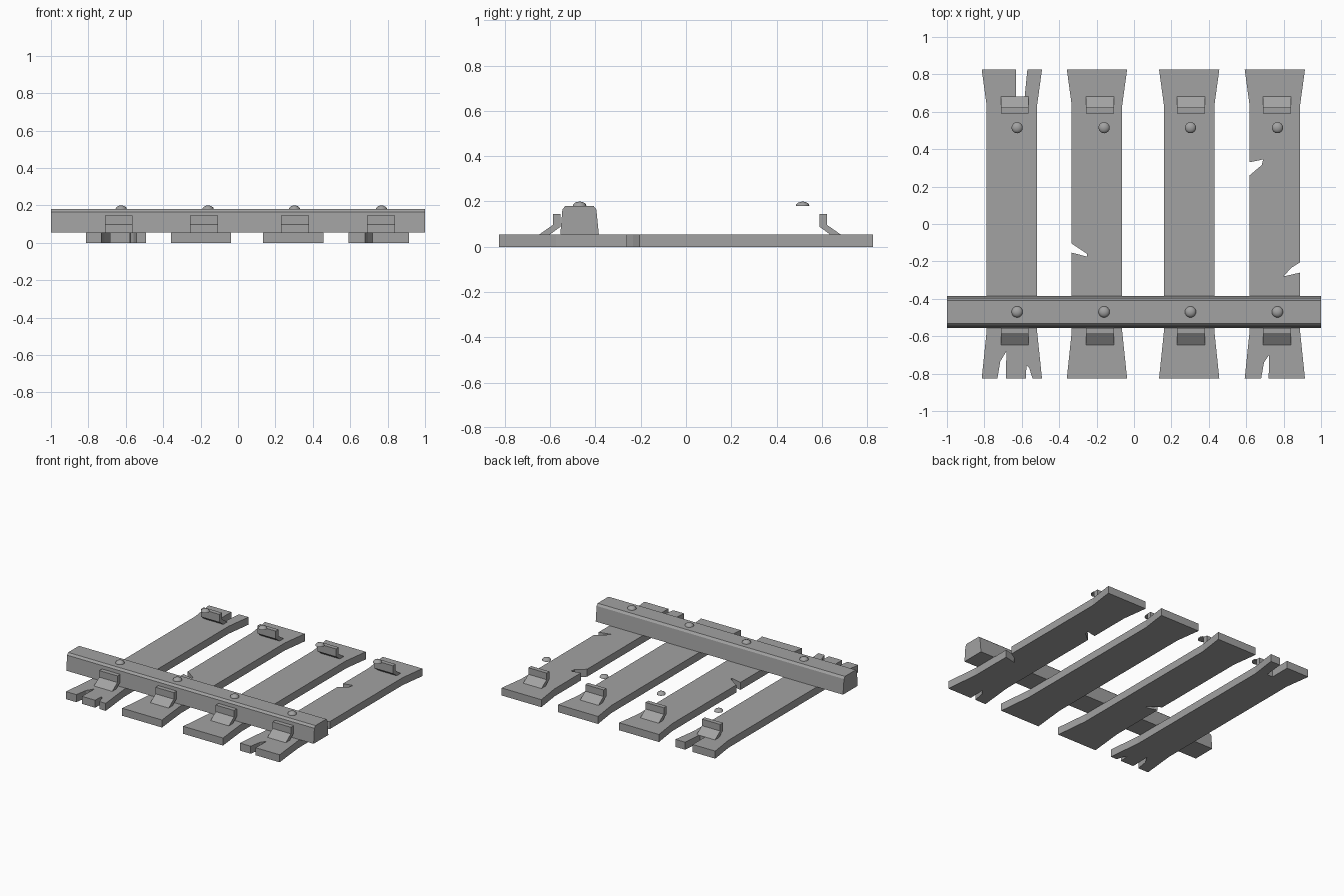
import bpy, bmesh, math
from mathutils import Matrix

cube = bpy.data.objects.get("Cube")
if cube:
    bpy.data.objects.remove(cube)

grey = bpy.data.materials.new("plain grey")
grey.use_nodes = True
colour = (0.36, 0.36, 0.36, 1)
grey.diffuse_color = colour
grey.node_tree.nodes["Principled BSDF"].inputs["Base Color"].default_value = colour


def finish(name, bm):
    bmesh.ops.recalc_face_normals(bm, faces=bm.faces)
    mesh = bpy.data.meshes.new(name)
    bm.to_mesh(mesh)
    bm.free()
    mesh.materials.append(grey)
    obj = bpy.data.objects.new(name, mesh)
    bpy.context.collection.objects.link(obj)
    return obj


def prism(name, points, offset):
    """Extrude a closed outline of 3D points along an offset."""
    bm = bmesh.new()
    face = bm.faces.new([bm.verts.new(p) for p in points])
    out = bmesh.ops.extrude_face_region(bm, geom=[face])
    moved = [v for v in out["geom"] if isinstance(v, bmesh.types.BMVert)]
    bmesh.ops.translate(bm, verts=moved, vec=offset)
    bmesh.ops.triangulate(bm, faces=[f for f in bm.faces if len(f.verts) > 4])
    return finish(name, bm)


THICK, END, FLARE, HALF, HALF_END = 0.055, 0.825, 0.635, 0.135, 0.161


def plank(name, cx, front=(), right=(), back=(), left=()):
    """Flared board; notches are listed counter-clockwise from the front left."""
    flare = FLARE - 0.06
    outline = [(cx - HALF_END, -END), *front, (cx + HALF_END, -END),
               (cx + HALF, -flare), *right, (cx + HALF, FLARE),
               (cx + HALF_END, END), *back, (cx - HALF_END, END),
               (cx - HALF, FLARE), *left, (cx - HALF, -flare)]
    prism(name, [(x, y, 0) for x, y in outline], (0, 0, THICK))


# Boards with splintered ends and edges
plank("plank_1", -0.653,
      front=[(-0.73, -END), (-0.715, -0.735), (-0.682, -0.68), (-0.685, -END),
             (-0.578, -END), (-0.575, -0.755), (-0.56, -0.77), (-0.543, -END)],
      back=[(-0.57, END), (-0.585, 0.675), (-0.632, 0.675), (-0.632, END)])
plank("plank_2", -0.198,
      left=[(-0.333, -0.105), (-0.25, -0.16), (-0.25, -0.175), (-0.333, -0.153)])
plank("plank_3", 0.295)
plank("plank_4", 0.753,
      front=[(0.68, -END), (0.695, -0.74), (0.722, -0.70), (0.72, -END)],
      right=[(0.888, -0.26), (0.80, -0.28), (0.84, -0.235), (0.888, -0.205)],
      left=[(0.618, 0.33), (0.69, 0.345), (0.683, 0.315), (0.618, 0.26)])

# Cross rail with softened upper edges
rail = [(-0.555, THICK), (-0.546, 0.165), (-0.533, 0.18),
        (-0.408, 0.18), (-0.396, 0.165), (-0.385, THICK)]
prism("cross_rail", [(-1, y, z) for y, z in rail], (2, 0, 0))

# Bent brackets at both ends of every board
bracket = [(0.682, THICK), (0.622, 0.097), (0.622, 0.145),
           (0.59, 0.145), (0.59, 0.088), (0.635, THICK)]
for i, cx in enumerate((-0.638, -0.182, 0.305, 0.765), 1):
    for end, side, shift in (("front", -1, 0.035), ("back", 1, 0)):
        prism(f"bracket_{end}_{i}",
              [(cx - 0.074, side * (y - shift), z) for y, z in bracket],
              (0.148, 0, 0))

# Domed rivets, front row on the rail and back row level with it
for i, cx in enumerate((-0.625, -0.16, 0.302, 0.767), 1):
    for row, y in (("front", -0.47), ("back", 0.515)):
        bm = bmesh.new()
        bmesh.ops.create_uvsphere(bm, u_segments=16, v_segments=8, radius=0.03)
        bmesh.ops.bisect_plane(bm, geom=bm.verts[:] + bm.edges[:] + bm.faces[:],
                               plane_co=(0, 0, 0), plane_no=(0, 0, -1),
                               clear_outer=True)
        bmesh.ops.holes_fill(bm, edges=[e for e in bm.edges if e.is_boundary])
        bmesh.ops.transform(bm, verts=bm.verts, matrix=Matrix.Translation(
            (cx, y, 0.18)) @ Matrix.Diagonal((1, 1, 0.65, 1)))
        obj = finish(f"rivet_{row}_{i}", bm)
        bpy.ops.object.select_all(action="DESELECT")
        obj.select_set(True)
        bpy.context.view_layer.objects.active = obj
        bpy.ops.object.shade_smooth_by_angle(angle=math.radians(40))
